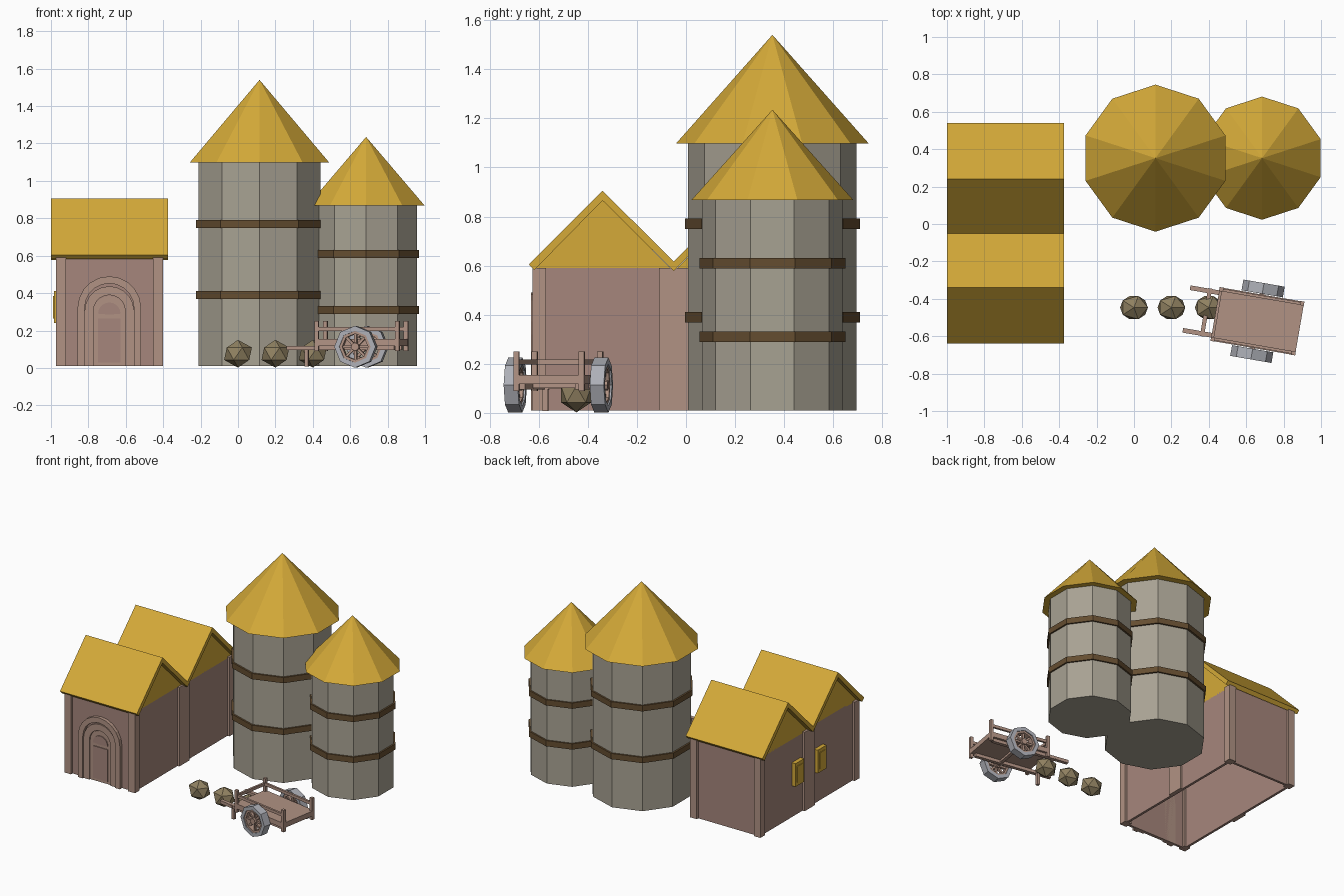
import bpy, bmesh
from math import sin, cos, pi, radians
from mathutils import Matrix, Vector

if "Cube" in bpy.data.objects:
    bpy.data.objects.remove(bpy.data.objects["Cube"])


def material(name, rgb):
    m = bpy.data.materials.new(name)
    m.diffuse_color = (*rgb, 1)
    m.use_nodes = True
    m.node_tree.nodes["Principled BSDF"].inputs["Base Color"].default_value = m.diffuse_color
    return m


ROOF = material("straw_yellow", (0.66, 0.40, 0.04))
WALL = material("clay_brown", (0.38, 0.24, 0.20))
TRIM = material("light_clay", (0.44, 0.29, 0.23))
STONE = material("warm_stone", (0.39, 0.36, 0.29))
BAND = material("dark_wood", (0.13, 0.075, 0.03))
SACK = material("sack_cloth", (0.28, 0.22, 0.12))
METAL = material("wheel_metal", (0.42, 0.43, 0.47))


def make(name, verts, faces, mat, matrix=None):
    me = bpy.data.meshes.new(name)
    me.from_pydata([tuple(v) for v in verts], [], faces)
    bm = bmesh.new()
    bm.from_mesh(me)
    bmesh.ops.recalc_face_normals(bm, faces=bm.faces[:])
    bm.to_mesh(me)
    bm.free()
    if matrix:
        me.transform(matrix)
    me.materials.append(mat)
    ob = bpy.data.objects.new(name, me)
    bpy.context.collection.objects.link(ob)
    return ob


def prism(name, profile, axis, a, b, mat, matrix=None):
    """Extrude a 2D profile along an axis from a to b."""
    put = {"x": lambda p, t: (t, p[0], p[1]),
           "y": lambda p, t: (p[0], t, p[1]),
           "z": lambda p, t: (p[0], p[1], t)}[axis]
    n = len(profile)
    verts = [put(p, t) for t in (a, b) for p in profile]
    faces = [list(range(n)), list(range(n, 2 * n))]
    faces += [[i, (i + 1) % n, (i + 1) % n + n, i + n] for i in range(n)]
    return make(name, verts, faces, mat, matrix)


def box(name, x, y, z, mat, matrix=None):
    return prism(name, [(x[0], y[0]), (x[1], y[0]), (x[1], y[1]), (x[0], y[1])],
                 "z", z[0], z[1], mat, matrix)


def ngon(n, r, cx=0, cy=0):
    return [(cx + r * sin(2 * pi * i / n), cy + r * cos(2 * pi * i / n)) for i in range(n)]


def ring(name, n, ro, ri, half, mat, matrix):
    """Flat-sided ring around the y axis."""
    loops = [(ro, -half), (ro, half), (ri, half), (ri, -half)]
    verts = [(p[0], y, p[1]) for r, y in loops for p in ngon(n, r)]
    faces = [[k * n + i, k * n + (i + 1) % n, (k + 1) % 4 * n + (i + 1) % n, (k + 1) % 4 * n + i]
             for k in range(4) for i in range(n)]
    return make(name, verts, faces, mat, matrix)


# Silos: ten-sided body, two bands and a pointed roof
def silo(name, cx, cy, r, band_r, roof_r, eave, top, bands):
    prism(name + "_body", ngon(10, r, cx, cy), "z", 0.01, eave + 0.005, STONE)
    for i, z in enumerate(bands):
        prism(f"{name}_band_{i}", ngon(10, band_r, cx, cy), "z", z - 0.021, z + 0.021, BAND)
    verts = [(x, y, eave) for x, y in ngon(10, roof_r, cx, cy)] + [(cx, cy, top)]
    make(name + "_roof", verts,
         [list(range(10))] + [[i, (i + 1) % 10, 10] for i in range(10)], ROOF)


silo("tall_silo", 0.115, 0.352, 0.343, 0.356, 0.393, 1.097, 1.54, (0.39, 0.77))
silo("short_silo", 0.685, 0.352, 0.286, 0.298, 0.329, 0.868, 1.235, (0.31, 0.61))

# House walls, open underneath
X0, X1, Y0, Y1 = -0.955, -0.415, -0.607, 0.507
T, Z = 0.018, (0.01, 0.59)
box("front_wall", (X0, X1), (Y0, Y0 + T), Z, WALL)
box("back_wall", (X0, X1), (Y1 - T, Y1), Z, WALL)
box("left_wall", (X0, X0 + T), (Y0 + T, Y1 - T), Z, WALL)
box("right_wall", (X1 - T, X1), (Y0 + T, Y1 - T), Z, WALL)

# Posts at corners and halfway along the sides
for side, px in (("left", (-0.972, -0.92)), ("right", (-0.455, -0.4))):
    for place, py in (("front", (-0.625, -0.57)), ("back", (0.47, 0.525))):
        box(f"{side}_{place}_post", px, py, Z, TRIM)
mid = (-0.11, 0.01)
box("left_middle_post", (-0.972, X0 + T), mid, Z, TRIM)
box("right_middle_post", (X1 - T, -0.4), mid, Z, TRIM)

# Double-ridged roof and its gables
upper = [(-0.64, 0.605), (-0.34, 0.905), (-0.05, 0.617), (0.24, 0.905), (0.54, 0.605)]
lower = [(0.518, 0.582), (0.24, 0.865), (-0.05, 0.578), (-0.34, 0.865), (-0.618, 0.582)]
prism("house_roof", upper + lower, "x", -1.0, -0.375, ROOF)
for side, gx in (("left", X0), ("right", X1 - T)):
    for place, c in (("front", -0.34), ("back", 0.24)):
        prism(f"{side}_{place}_gable", [(c - 0.285, 0.58), (c + 0.285, 0.58), (c, 0.87)],
              "x", gx, gx + T, ROOF)

# Arched doorway made of stepped frames
DX = -0.688


def arc(r, cz, n=10):
    return [(DX - r * cos(pi * i / n), cz + r * sin(pi * i / n)) for i in range(n + 1)]


def arch(name, ro, ri, cz, y, mat, foot=0.01):
    outer = [(DX - ro, foot)] + arc(ro, cz) + [(DX + ro, foot)]
    inner = [(DX + ri, foot)] + arc(ri, cz)[::-1] + [(DX - ri, foot)]
    prism(name, outer + inner, "y", y, Y0 + T, mat)


arch("door_outer_frame", 0.17, 0.132, 0.32, -0.632, TRIM)
arch("door_inner_frame", 0.132, 0.085, 0.305, -0.622, TRIM)
prism("door_leaf", [(DX - 0.085, 0.01)] + arc(0.085, 0.3) + [(DX + 0.085, 0.01)],
      "y", -0.612, Y0 + T, TRIM)
box("door_panel", (DX - 0.06, DX + 0.06), (-0.618, Y0), (0.03, 0.265), WALL)
prism("door_window", arc(0.06, 0.29) + [(DX, 0.285)], "y", -0.618, Y0, WALL)

# Shutters on the left side
for i, y in enumerate((0.085, -0.175)):
    box(f"shutter_{i}", (-0.985, X0), (y - 0.05, y + 0.05), (0.24, 0.41), ROOF)
    box(f"shutter_panel_{i}", (-0.989, -0.98), (y - 0.032, y + 0.032), (0.265, 0.385), ROOF)

# Row of sacks
for i in range(3):
    bm = bmesh.new()
    bmesh.ops.create_icosphere(bm, subdivisions=1, radius=1)
    bm.transform(Matrix.Translation((0.2 * i, -0.447, 0.076)) @ Matrix.Diagonal((0.083, 0.073, 0.074, 1)))
    me = bpy.data.meshes.new(f"sack_{i}")
    bm.to_mesh(me)
    bm.free()
    me.materials.append(SACK)
    bpy.context.collection.objects.link(bpy.data.objects.new(f"sack_{i}", me))

# Cart, built along x then turned slightly
CART = Matrix.Translation((0.66, -0.52, 0)) @ Matrix.Rotation(radians(-9.8), 4, "Z")
box("cart_bed", (-0.229, 0.229), (-0.145, 0.145), (0.118, 0.155), TRIM, CART)
box("cart_axle", (-0.012, 0.012), (-0.19, 0.19), (0.102, 0.126), TRIM, CART)
box("cart_front_rail", (-0.229, -0.214), (-0.14, 0.14), (0.197, 0.218), TRIM, CART)
box("cart_crossbar", (-0.29, -0.268), (-0.13, 0.13), (0.097, 0.115), TRIM, CART)
box("cart_prop_leg", (-0.29, -0.27), (-0.112, -0.09), (0.008, 0.1), TRIM, CART)
for side, s in (("left", 1), ("right", -1)):
    flip = lambda a, b: (min(s * a, s * b), max(s * a, s * b))
    box(f"cart_{side}_shaft", (-0.385, 0.2), flip(0.103, 0.128), (0.095, 0.118), TRIM, CART)
    box(f"cart_{side}_rail", (-0.22, 0.22), flip(0.125, 0.14), (0.197, 0.218), TRIM, CART)
    for end, u in (("front", -0.219), ("rear", 0.219)):
        box(f"cart_{side}_{end}_post", (u - 0.011, u + 0.011), flip(0.124, 0.146),
            (0.09, 0.25), TRIM, CART)
    # Wheel: metal tyre, wooden rim, hub and spokes
    W = CART @ Matrix.Translation((0, s * 0.178, 0.113))
    ring(f"{side}_wheel_tyre", 8, 0.112, 0.085, 0.029, METAL, W)
    ring(f"{side}_wheel_rim", 8, 0.086, 0.07, 0.022, TRIM, W)
    prism(f"{side}_wheel_hub", ngon(8, 0.022), "y", -0.028, 0.028, TRIM, W)
    for k in range(4):
        box(f"{side}_wheel_spoke_{k}", (-0.076, 0.076), (-0.01, 0.01), (-0.007, 0.007),
            TRIM, W @ Matrix.Rotation(k * pi / 4, 4, "Y"))
